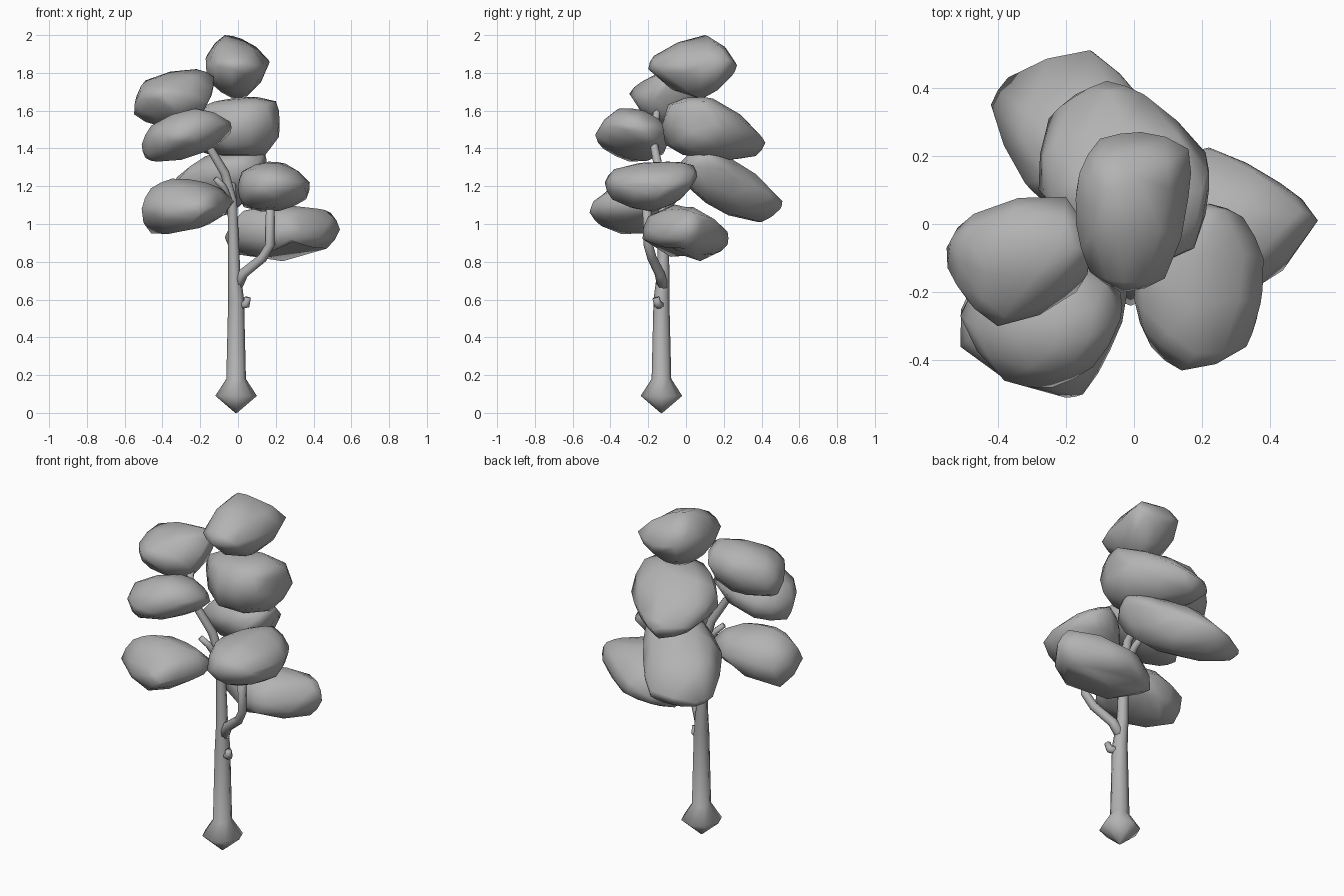
import bpy
import bmesh
import math
from mathutils import Vector

default_cube = bpy.data.objects.get("Cube")
if default_cube:
    bpy.data.objects.remove(default_cube, do_unlink=True)

# One plain grey for the whole tree
GREY = (0.45, 0.45, 0.45, 1.0)
grey = bpy.data.materials.new("plain grey")
grey.use_nodes = True
grey.diffuse_color = GREY
shader = next(n for n in grey.node_tree.nodes if n.type == "BSDF_PRINCIPLED")
shader.inputs["Base Color"].default_value = GREY


def finish(bm, name):
    """Turn a bmesh into a smooth shaded, coloured object."""
    bmesh.ops.recalc_face_normals(bm, faces=bm.faces)
    for face in bm.faces:
        face.smooth = True
    mesh = bpy.data.meshes.new(name)
    bm.to_mesh(mesh)
    bm.free()
    mesh.materials.append(grey)
    obj = bpy.data.objects.new(name, mesh)
    bpy.context.collection.objects.link(obj)
    return obj


def limb(name, path, sides=8):
    """Tapered tube through (x, y, z, radius) points."""
    bm = bmesh.new()
    points = [Vector(p[:3]) for p in path]
    rings = []
    for i, centre in enumerate(points):
        before = points[max(i - 1, 0)]
        after = points[min(i + 1, len(points) - 1)]
        turn = Vector((0, 0, 1)).rotation_difference(after - before)
        ring = []
        for k in range(sides):
            angle = math.tau * k / sides
            spoke = Vector((math.cos(angle), math.sin(angle), 0)) * path[i][3]
            ring.append(bm.verts.new(centre + turn @ spoke))
        rings.append(ring)
    for low, high in zip(rings, rings[1:]):
        for k in range(sides):
            n = (k + 1) % sides
            bm.faces.new((low[k], low[n], high[n], high[k]))
    bm.faces.new(rings[0])
    bm.faces.new(rings[-1])
    return finish(bm, name)


def clump(name, crown, rim, base):
    """Leaf mass: a rounded hull around its corner points, in hundredths."""
    bm = bmesh.new()
    for corner in crown + rim + base:
        bm.verts.new(Vector(corner) * 0.01)
    bmesh.ops.convex_hull(bm, input=bm.verts)
    loose = [v for v in bm.verts if not v.link_faces]
    bmesh.ops.delete(bm, geom=loose, context="VERTS")
    bmesh.ops.recalc_face_normals(bm, faces=bm.faces)
    bm.normal_update()
    bmesh.ops.subdivide_edges(bm, edges=bm.edges, cuts=1, smooth=0.3, use_grid_fill=True)
    return finish(bm, name)


# Trunk with its pointed root bulb, bending into the upper branch
limb("trunk", [
    (-0.01, -0.13, 0, 0.005), (-0.01, -0.13, 0.09, 0.11),
    (-0.01, -0.13, 0.18, 0.052), (-0.01, -0.13, 0.6, 0.042),
    (-0.02, -0.12, 0.75, 0.032), (-0.03, -0.12, 1.12, 0.025),
    (-0.07, -0.14, 1.27, 0.024), (-0.16, -0.17, 1.42, 0.021),
    (-0.2, -0.17, 1.5, 0.02), (-0.2, -0.15, 1.62, 0.018)])

# Side branches and stubs
limb("right_branch", [
    (-0.01, -0.12, 0.66, 0.03), (0.03, -0.14, 0.74, 0.027),
    (0.13, -0.18, 0.82, 0.025), (0.17, -0.2, 0.89, 0.025),
    (0.17, -0.21, 1.15, 0.022)])
limb("back_branch", [
    (-0.03, -0.11, 1.08, 0.024), (-0.03, -0.03, 1.18, 0.02),
    (-0.03, 0.08, 1.25, 0.018)])
limb("left_branch", [
    (-0.03, -0.12, 1.1, 0.02), (-0.08, -0.16, 1.2, 0.018),
    (-0.12, -0.18, 1.24, 0.015)])
limb("trunk_stub", [
    (0, -0.13, 0.57, 0.024), (0.045, -0.15, 0.575, 0.022),
    (0.05, -0.16, 0.61, 0.018)])

# Foliage masses, from the top of the tree downwards
clump("top_foliage",
      crown=[(-7, 10, 200), (2, 13, 198), (-3, -17, 189)],
      rim=[(16, 22, 187), (16, 8, 184), (9, -16, 184), (-3, -20, 182), (-13, -14, 184),
           (-17, 0, 185), (-16, 15, 190), (-10, 25, 186), (2, 27, 184)],
      base=[(5, 24, 178), (4, 8, 167), (-2, 8, 166), (-15, 5, 175), (11, -8, 177)])
clump("upper_left_foliage",
      crown=[(-49, -4, 176), (-36, -24, 175), (-22, -6, 182), (-13, -8, 178)],
      rim=[(-55, -7, 158), (-52, -18, 169), (-40, -30, 169), (-17, -20, 164),
           (-14, -12, 168), (-20, 8, 172), (-47, 3, 168)],
      base=[(-45, -25, 163), (-42, -12, 152), (-25, -10, 152), (-33, 5, 160)])
clump("upper_back_foliage",
      crown=[(0, 8, 167), (20, 10, 165), (-8, 17, 164), (-24, 8, 160), (15, -8, 163), (-5, -9, 162)],
      rim=[(22, 10, 155), (21, 21, 150), (3, 38, 148), (-8, 42, 143), (-18, 37, 146),
           (-25, 31, 144), (-28, 10, 150)],
      base=[(18, -4, 144), (-5, -11, 142), (14, 10, 136), (-10, 20, 135), (-8, 37, 136)])
clump("front_foliage",
      crown=[(-46, -30, 152), (-23, -36, 161), (-22, -22, 160), (-4, -28, 154), (-12, -42, 152)],
      rim=[(-51, -27, 142), (-38, -46, 148), (-24, -48, 147), (-4, -20, 148),
           (-16, -10, 150), (-38, -10, 147)],
      base=[(-18, -24, 138), (-43, -30, 133), (-49, -24, 135), (-34, -44, 140), (-36, -12, 137)])
clump("lower_front_foliage",
      crown=[(-46, -32, 119), (-35, -30, 124), (-17, -30, 122), (-28, -46, 114)],
      rim=[(-51, -36, 108), (-20, -51, 106), (-15, -50, 109), (-7, -37, 110), (-2, -20, 112),
           (-12, -12, 110), (-25, -10, 112), (-46, -15, 108)],
      base=[(-27, -45, 99), (-46, -22, 95), (-28, -24, 97), (-15, -24, 100)])
clump("lower_back_foliage",
      crown=[(-17, 15, 136), (0, 20, 137), (14, 10, 138), (-8, -4, 131), (8, -4, 130)],
      rim=[(-42, 35, 110), (-37, 43, 108), (-13, 51, 112), (2, 37, 120), (10, 25, 128),
           (15, 12, 130), (-32, 12, 123), (-28, 8, 124)],
      base=[(-12, 50, 108), (-18, 40, 101), (-30, 36, 102), (5, 10, 113), (-20, 12, 112)])
clump("middle_foliage",
      crown=[(3, -25, 128), (3, -8, 127), (16, -10, 133), (25, -8, 132), (20, 4, 131), (18, -38, 129)],
      rim=[(0, -22, 120), (14, -43, 122), (33, -36, 122), (36, -28, 120), (38, -10, 122),
           (32, 2, 123), (22, 6, 125)],
      base=[(5, -36, 116), (20, -39, 113), (36, -16, 113), (22, -20, 107), (3, -14, 109), (18, -3, 113)])
clump("low_side_foliage",
      crown=[(49, 4, 106), (43, -2, 108), (25, -20, 104), (3, -8, 107), (10, 2, 107)],
      rim=[(54, 1, 97), (38, -15, 102), (28, -23, 92), (-2, -8, 92), (-7, 0, 93),
           (2, 10, 100), (22, 22, 96), (43, 12, 96)],
      base=[(30, -15, 90), (47, 0, 87), (35, 12, 86), (22, 22, 89), (15, 15, 84), (-1, 12, 84)])
